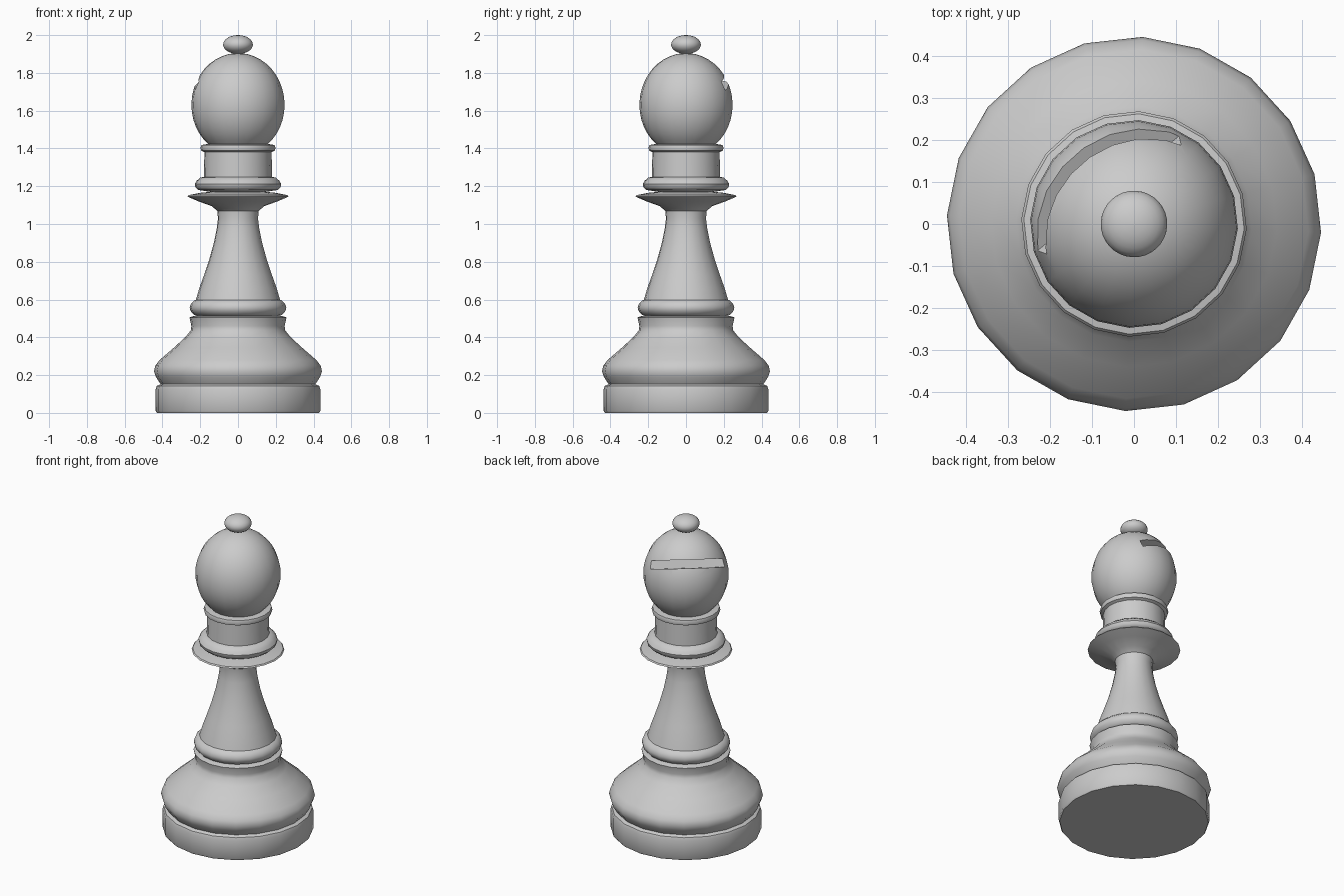
import bpy, bmesh
from math import sin, cos, pi, radians, atan
from mathutils import Matrix

if "Cube" in bpy.data.objects:
    bpy.data.objects.remove(bpy.data.objects["Cube"])

SEGMENTS = 20
OFFSET = radians(-2.6)


def shade(ob, angle=40):
    bpy.ops.object.select_all(action='DESELECT')
    ob.select_set(True)
    bpy.context.view_layer.objects.active = ob
    bpy.ops.object.shade_smooth_by_angle(angle=radians(angle))


def lathe(name, profile, segments=SEGMENTS):
    """Revolve (radius, z) points, listed bottom to top, into a closed solid."""
    bm = bmesh.new()
    rings = []
    for r, z in profile:
        angles = [OFFSET + 2 * pi * i / segments for i in range(segments)]
        rings.append([bm.verts.new((r * cos(a), r * sin(a), z)) for a in angles])
    for lo, hi in zip(rings, rings[1:]):
        for i in range(segments):
            j = (i + 1) % segments
            bm.faces.new((lo[i], lo[j], hi[j], hi[i]))
    bm.faces.new(rings[0][::-1])
    bm.faces.new(rings[-1])
    me = bpy.data.meshes.new(name)
    bm.to_mesh(me)
    bm.free()
    ob = bpy.data.objects.new(name, me)
    bpy.context.collection.objects.link(ob)
    shade(ob)
    return ob


def oval(zc, r, down, up, start, end, steps):
    """Profile of an egg-shaped arc, angles in degrees from -90 to 90."""
    pts = []
    for i in range(steps + 1):
        a = radians(start + (end - start) * i / steps)
        pts.append((r * cos(a), zc + (up if a > 0 else down) * sin(a)))
    return pts


# Foot: plinth, wide bulge and flared lip
lathe("foot", [(.43, 0), (.436, .01), (.436, .125), (.43, .143), (.41, .152),
               (.415, .16), (.435, .19), (.445, .22), (.438, .25), (.415, .28),
               (.34, .345), (.28, .40), (.25, .437), (.247, .46), (.257, .505),
               (.235, .513), (.21, .515)])

# Ring under the stem
lathe("lower_ring", [(.21, .51), (.235, .52), (.252, .54), (.256, .56),
                     (.248, .58), (.23, .597), (.21, .602)])

# Tapered stem flaring into the thin collar
lathe("stem_and_collar", [(.224, .595), (.205, .66), (.18, .73), (.153, .81),
                          (.128, .90), (.112, .98), (.106, 1.03), (.11, 1.07),
                          (.14, 1.095), (.21, 1.12), (.268, 1.145), (.262, 1.153),
                          (.20, 1.165), (.13, 1.172)])

# Neck with its two rings
lathe("neck", [(.13, 1.168), (.21, 1.18), (.226, 1.195), (.229, 1.212),
               (.218, 1.23), (.20, 1.245), (.181, 1.25), (.178, 1.38),
               (.195, 1.388), (.199, 1.402), (.194, 1.418), (.16, 1.424)])

# Egg-shaped head
head = lathe("head", oval(1.63, .247, .27, .275, -52, 87, 16))

# Slanted slot cut into the head
bpy.ops.mesh.primitive_cube_add(size=1)
cutter = bpy.context.object
cutter.name = "slot_cutter"
cutter.hide_render = True
tilt = Matrix.Rotation(-atan(.445), 4, 'Y')
cutter.matrix_world = (Matrix.Rotation(radians(129), 4, 'Z')
                       @ Matrix.Translation((.085, 0, 1.73)) @ tilt
                       @ Matrix.Translation((.2, 0, 0))
                       @ Matrix.Diagonal((.4, .8, .05, 1)))
bpy.context.view_layer.update()
mod = head.modifiers.new("slot", 'BOOLEAN')
mod.operation = 'DIFFERENCE'
mod.solver = 'EXACT'
mod.object = cutter
shade(head)
bpy.ops.object.modifier_apply(modifier=mod.name)
bpy.data.objects.remove(cutter)
shade(head)

# Finial ball
lathe("finial", oval(1.95, .079, .05, .05, -86, 90 - 4, 12), 32)
